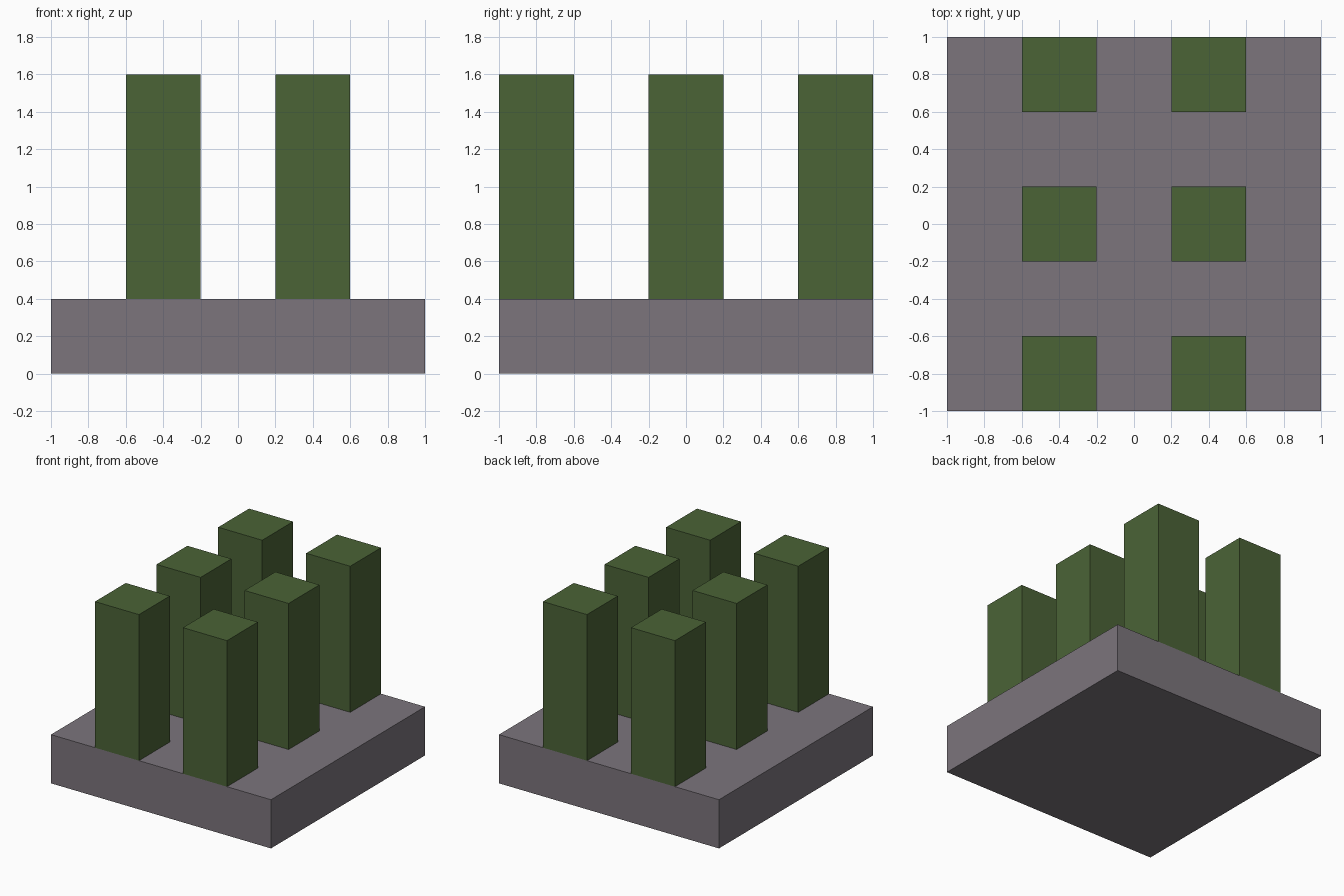
import bpy

if "Cube" in bpy.data.objects:
    bpy.data.objects.remove(bpy.data.objects["Cube"])


def material(name, color):
    mat = bpy.data.materials.new(name)
    mat.diffuse_color = (*color, 1.0)
    mat.use_nodes = True
    mat.node_tree.nodes["Principled BSDF"].inputs["Base Color"].default_value = mat.diffuse_color
    return mat


def box(name, center, size, mat):
    bpy.ops.mesh.primitive_cube_add(size=1, location=center)
    obj = bpy.context.object
    obj.name = name
    obj.scale = size
    bpy.ops.object.transform_apply(location=False, rotation=False, scale=True)
    obj.data.materials.append(mat)
    return obj


stone_grey = material("stone grey", (0.2, 0.178, 0.202))
leaf_green = material("leaf green", (0.07, 0.125, 0.037))

# Square slab
box("base_slab", (0, 0, 0.2), (2, 2, 0.4), stone_grey)

# Two columns by three rows of square posts, outer rows flush with the slab edges
for column, x in enumerate((-0.4, 0.4), 1):
    for row, y in enumerate((-0.8, 0, 0.8), 1):
        box(f"post_{column}_{row}", (x, y, 1.0), (0.4, 0.4, 1.2), leaf_green)
